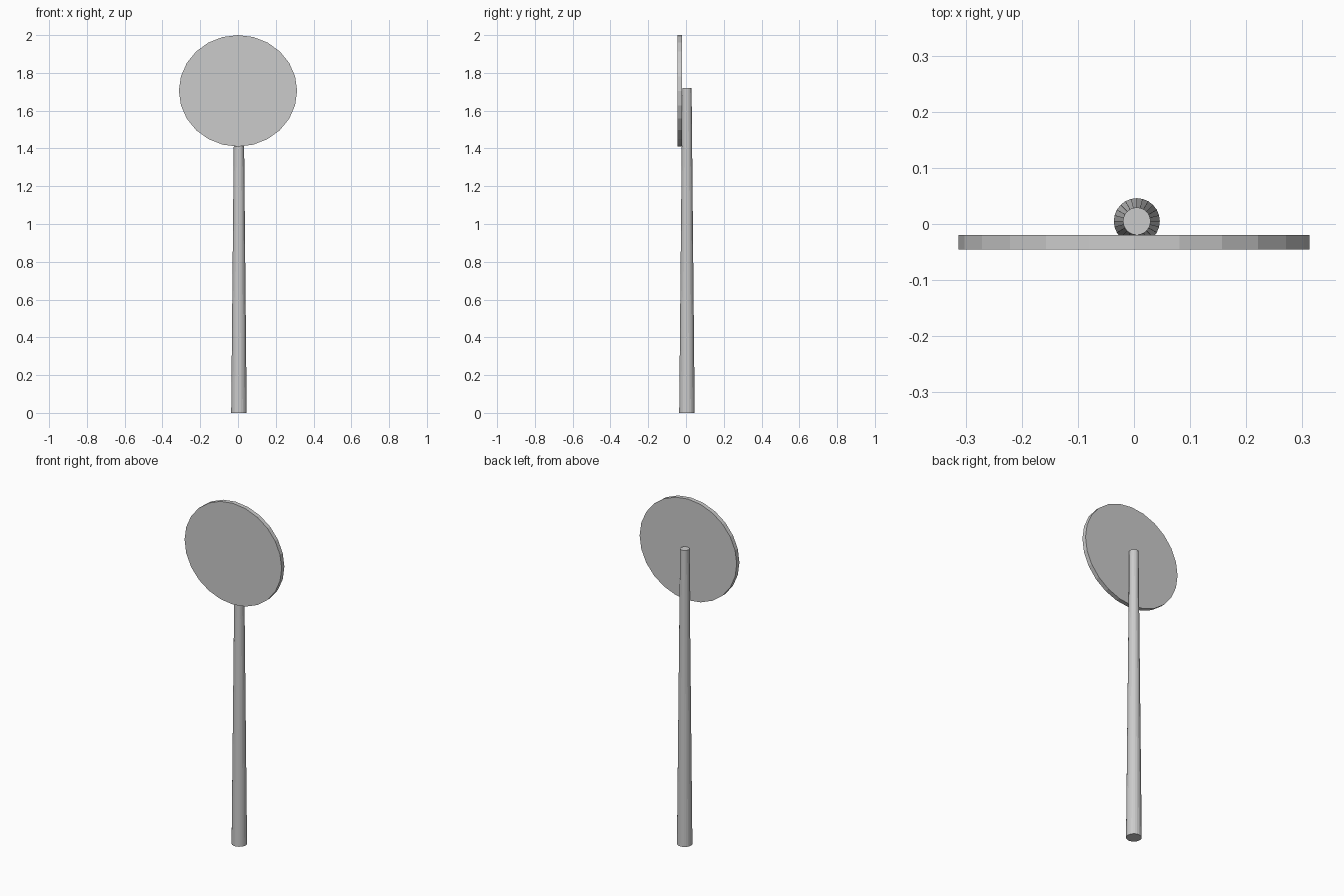
import bpy, math

if "Cube" in bpy.data.objects:
    bpy.data.objects.remove(bpy.data.objects["Cube"])

# Tapered pole, standing on the ground
bpy.ops.mesh.primitive_cone_add(vertices=24, radius1=0.041, radius2=0.0245,
                                depth=1.72, location=(0.005, 0.005, 0.86))
bpy.context.object.name = "pole"

# Thin, slightly wide sign plate fixed to the front of the pole
bpy.ops.mesh.primitive_cylinder_add(vertices=24, radius=1, depth=1)
plate = bpy.context.object
plate.name = "sign_plate"
plate.scale = (0.313, 0.295, 0.025)
plate.rotation_euler = (math.radians(90), 0, 0)
plate.location = (0, -0.0325, 1.705)
bpy.ops.object.transform_apply(location=False, rotation=True, scale=True)
